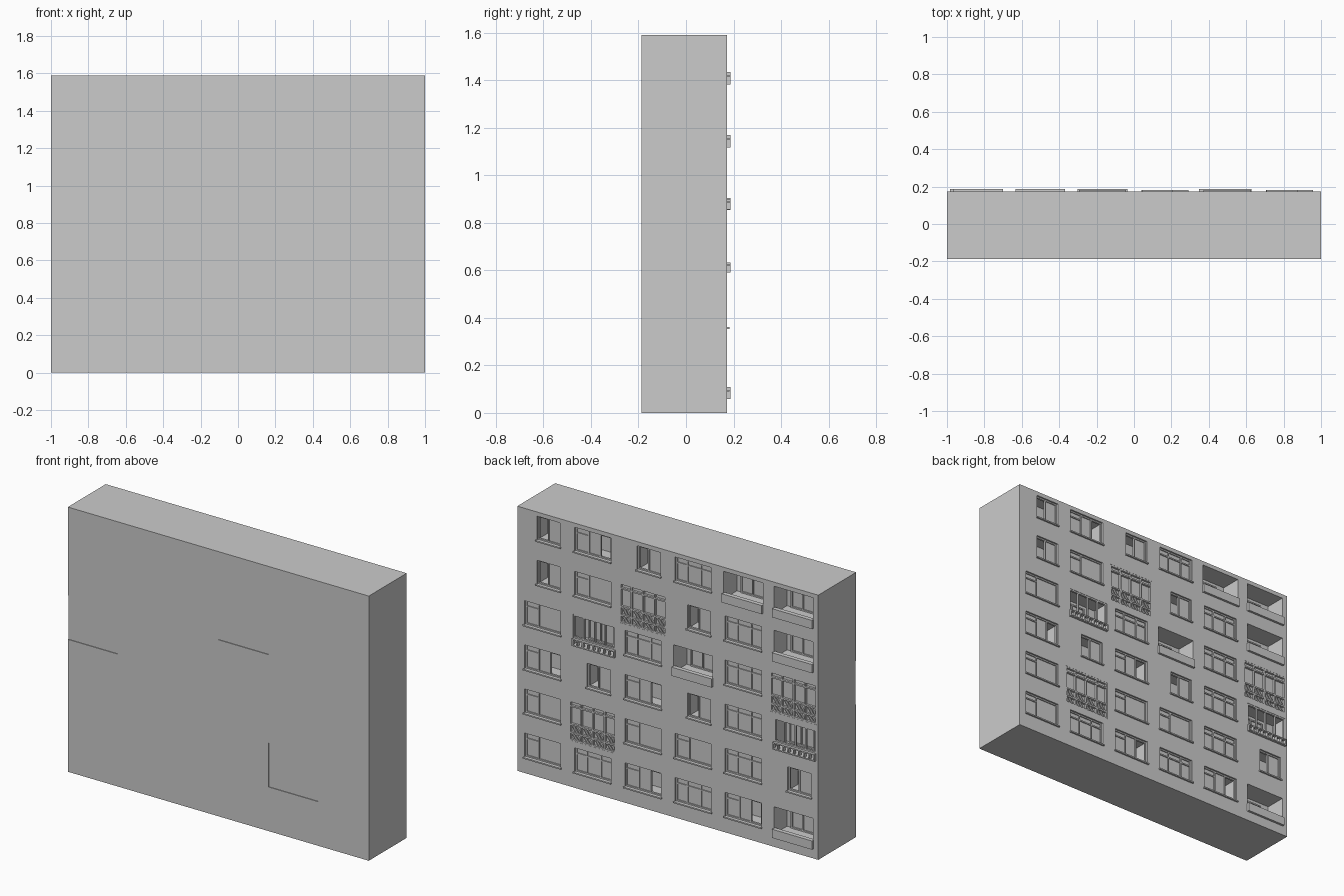
import bpy, bmesh

if "Cube" in bpy.data.objects:
    bpy.data.objects.remove(bpy.data.objects["Cube"])

CW, CH, TOP = 2 / 6, 1.59 / 6, 1.59
YF, YB, YO = -0.187, 0.173, 0.187       # front wall, window wall, outermost trim

# Facade seen from the back, left (+x) to right (-x), top row first
# N narrow window, W two-part window, V same with open sash, T three-part window
# B open balcony, H railed balcony with posts, G fully glazed balcony
GRID = ["NVNTBB",
        "NWGNTB",
        "WHTBTG",
        "VNVNTH",
        "WGWWTN",
        "WTVTVB"]

# opening of each kind: u0, u1 from cell's +x edge, d0, d1 down from cell top, depth
OPEN = {"N": (.13, .285, .025, .168, .10),
        "W": (.048, .288, .025, .168, .03),
        "V": (.048, .288, .025, .168, .10),
        "T": (.048, .288, .025, .168, .03),
        "B": (.038, .298, .025, .190, .126),
        "H": (.038, .318, .020, .200, .11),
        "G": (.012, .322, .012, .252, .025)}

parts = {}


def mesh(name):
    return parts.setdefault(name, bmesh.new()) if name not in parts else parts[name]


def box(name, x0, x1, y0, y1, z0, z1):
    bm = mesh(name)
    v = [bm.verts.new((x, y, z)) for x in (x0, x1) for y in (y0, y1) for z in (z0, z1)]
    for f in ((0, 1, 3, 2), (4, 6, 7, 5), (0, 4, 5, 1), (2, 3, 7, 6), (0, 2, 6, 4), (1, 5, 7, 3)):
        bm.faces.new([v[i] for i in f])


class Cell:
    """One apartment module, with local u (from +x edge) and d (down from top)."""

    def __init__(self, col, row):
        self.x, self.z = 1 - col * CW, TOP - row * CH

    def box(self, name, u0, u1, d0, d1, y0, y1):
        box(name, self.x - u1, self.x - u0, y0, y1, self.z - d1, self.z - d0)

    def loop(self, bm, u0, u1, d0, d1, y):
        return [bm.verts.new((self.x - u, y, self.z - d))
                for u, d in ((u0, d0), (u1, d0), (u1, d1), (u0, d1))]

    def wall(self, o, front):
        """Closed block with a recessed opening in its rear face."""
        bm = mesh("apartment_block")
        loops = [self.loop(bm, 0, CW, 0, CH, front), self.loop(bm, 0, CW, 0, CH, YB),
                 self.loop(bm, *o[:4], YB), self.loop(bm, *o[:4], YB - o[4])]
        for a, b in zip(loops, loops[1:]):
            for k in range(4):
                n = (k + 1) % 4
                bm.faces.new((a[k], a[n], b[n], b[k]))
        bm.faces.new(loops[0])
        bm.faces.new(loops[-1])

    def frame(self, name, u0, u1, d0, d1, y0, y1, t, ups=(), bars=()):
        """Rectangular frame with uprights at ups and crossbars at bars."""
        self.box(name, u0, u1, d0, d0 + t, y0, y1)
        self.box(name, u0, u1, d1 - t, d1, y0, y1)
        for u in (u0 + t / 2, u1 - t / 2, *ups):
            self.box(name, u - t / 2, u + t / 2, d0 + t, d1 - t, y0, y1)
        for a, b, d in bars:
            self.box(name, a, b, d - t / 2, d + t / 2, y0, y1)

    def slat(self, name, p, q, w, y0, y1):
        """Diagonal slat between two (u, d) points."""
        bm = mesh(name)
        pts = [(p[0], p[1]), (p[0] + w, p[1]), (q[0] + w, q[1]), (q[0], q[1])]
        a, b = ([bm.verts.new((self.x - u, y, self.z - d)) for u, d in pts] for y in (y0, y1))
        bm.faces.new(a)
        bm.faces.new(b)
        for k in range(4):
            n = (k + 1) % 4
            bm.faces.new((a[k], a[n], b[n], b[k]))


def window(c, kind, o):
    u0, u1, d0, d1, _ = o
    w = u1 - u0
    y0, y1 = YB - .022, YB - .010
    if kind == "N":
        cuts, opened = [u0 + w * .45], 0
    elif kind == "T":
        cuts, opened = [u0 + w * .31, u0 + w * .69], None
    else:
        cuts, opened = [u0 + w * .36], 1
    edges = [u0, *cuts, u1]
    bars = [(u0, u1, d0 + .036)] if kind == "T" else [(u0, cuts[0], d0 + .036)] if kind != "N" else []
    if kind == "V":
        cuts = cuts + [u0 + w * .68]
        edges, opened = [u0, *cuts, u1], 2
    c.frame("window_frames", u0, u1, d0, d1, y0, y1, .008, cuts, bars)
    for i, (a, b) in enumerate(zip(edges, edges[1:])):
        if not (kind in "NV" and i == opened):
            c.box("window_glass", a, b, d0, d1, y0 + .003, y0 + .006)
    c.box("window_sills", u0 - .006, u1 + .006, d1, d1 + .008, YB - .01, YO - .004)


def balcony(c, kind, o):
    u0, u1, d0, d1, dep = o
    back = YB - dep
    # door and window on the rear wall of the balcony
    c.frame("balcony_doors", u0 + .03, u0 + .20, d0 + .02, d1, back, back + .008, .008, [u0 + .11])
    if kind == "B":
        c.box("balcony_parapets", u0 - .003, u1 + .003, .155, .207, YB - .012, YO)
        return
    # posts, head rail and openwork railing
    n = 4
    step = (u1 - u0) / n
    ups = [u0 + step * i for i in range(1, n)]
    c.frame("balcony_posts", u0, u1, d0, .162, YB - .014, YB - .002, .009, ups)
    c.frame("balcony_railing", u0, u1, .162, .205, YB - .006, YO, .007,
            [u0 + step * i / 2 for i in range(1, 2 * n)])


def glazed(c, o):
    u0, u1, d0, d1, _ = o
    y0, y1 = YB - .014, YB - .001
    step = (u1 - u0) / 4
    ups = [u0 + step * i for i in range(1, 4)]
    c.frame("glazed_balcony_frames", u0, u1, d0, d1, y0, y1, .009, ups,
            [(u0, u1, d0 + .034), (u0, u1, .155), (u0, u1, .205)])
    c.box("glazed_balcony_glass", u0, u1, d0, d1, y0 - .004, y0 - .001)
    # diagonal slats of the lower panels
    for i in range(4):
        a = u0 + step * i
        for top, bot in ((.158, .202), (.208, .246)):
            for k in (.006, .030):
                c.slat("glazed_balcony_slats", (a + k, top), (a + k + .032, bot), .008, y0 - .001, y1 - .004)


for row, line in enumerate(GRID):
    for col, kind in enumerate(line):
        cell, o = Cell(col, row), OPEN[kind]
        cell.wall(o, YF + (.004 if kind == "G" else 0))
        if kind in "NWVT":
            window(cell, kind, o)
        elif kind == "G":
            glazed(cell, o)
        else:
            balcony(cell, kind, o)

for name, bm in parts.items():
    bmesh.ops.recalc_face_normals(bm, faces=bm.faces)
    me = bpy.data.meshes.new(name)
    bm.to_mesh(me)
    bm.free()
    bpy.context.collection.objects.link(bpy.data.objects.new(name, me))
